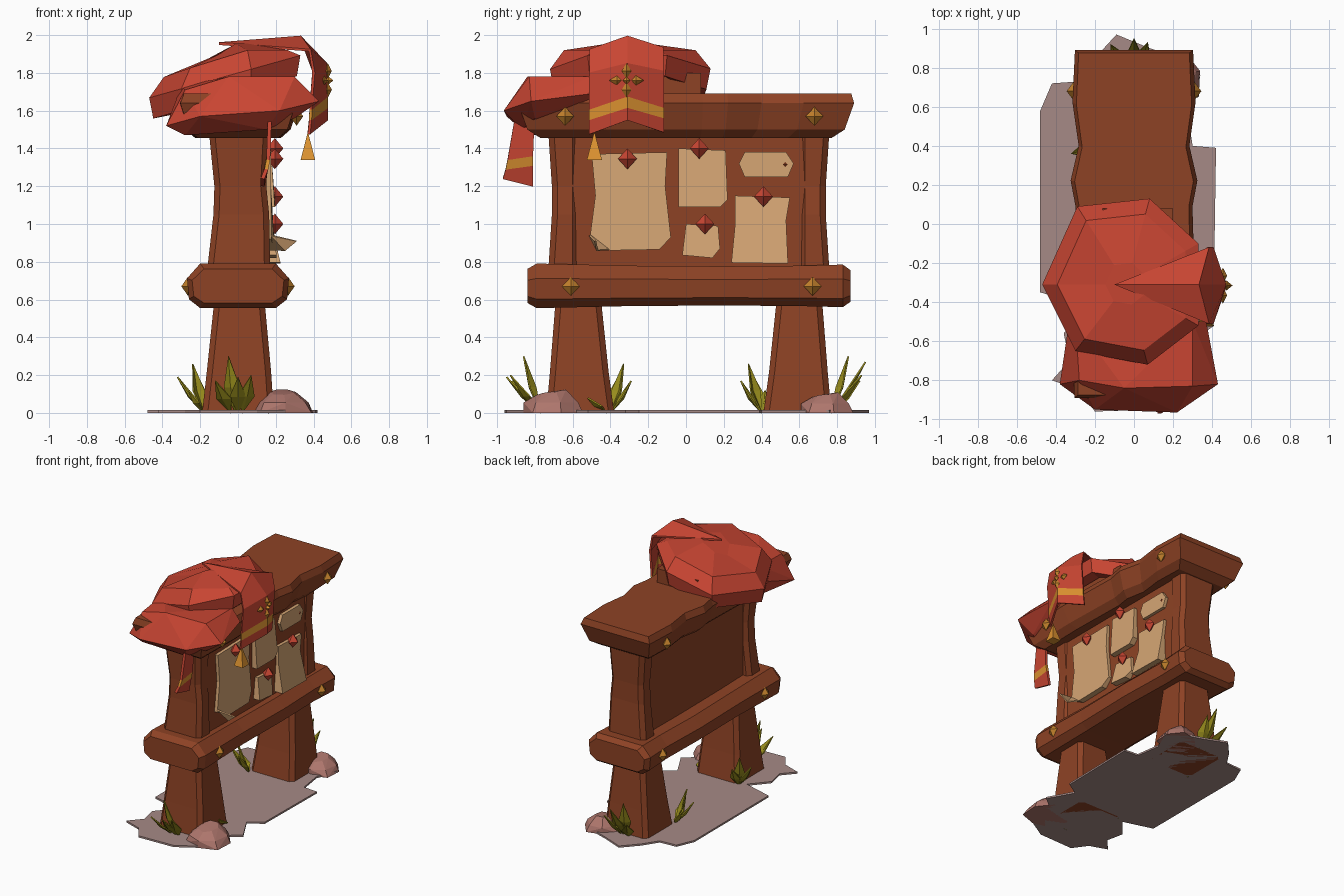
import bpy, bmesh, math
from mathutils import Vector


def material(name, rgb):
    m = bpy.data.materials.new(name)
    m.diffuse_color = (*rgb, 1)
    return m


WOOD = material("brown wood", (0.27, 0.055, 0.018))
RED = material("red cloth", (0.58, 0.06, 0.032))
GOLD = material("gold trim", (0.72, 0.29, 0.03))
BRASS = material("brass", (0.55, 0.22, 0.025))
PAPER = material("tan paper", (0.67, 0.38, 0.175))
GROUND = material("dusty pink ground", (0.38, 0.255, 0.24))
ROCK = material("pink rock", (0.42, 0.18, 0.15))
GRASS = material("olive grass", (0.32, 0.27, 0.012))


def mesh(name, verts, faces, *mats, thick=0):
    me = bpy.data.meshes.new(name)
    me.from_pydata([tuple(v) for v in verts], [], faces)
    bm = bmesh.new()
    bm.from_mesh(me)
    bmesh.ops.recalc_face_normals(bm, faces=bm.faces)
    bm.to_mesh(me)
    bm.free()
    for m in mats:
        me.materials.append(m)
    ob = bpy.data.objects.new(name, me)
    bpy.context.collection.objects.link(ob)
    if thick:
        s = ob.modifiers.new("thickness", "SOLIDIFY")
        s.thickness, s.offset = thick, 0
    return ob


def hull(name, pts, mat):
    ob = mesh(name, pts, [], mat)
    bm = bmesh.new()
    bm.from_mesh(ob.data)
    bmesh.ops.convex_hull(bm, input=bm.verts)
    bmesh.ops.recalc_face_normals(bm, faces=bm.faces)
    bm.to_mesh(ob.data)
    bm.free()
    return ob


def loft(name, rings, mat):
    n = len(rings[0])
    faces = [(r * n + i, r * n + (i + 1) % n, (r + 1) * n + (i + 1) % n, (r + 1) * n + i)
             for r in range(len(rings) - 1) for i in range(n)]
    faces += [tuple(range(n)), tuple(range((len(rings) - 1) * n, len(rings) * n))]
    return mesh(name, [v for r in rings for v in r], faces, mat)


def gem(name, c, r, mat):
    x, y, z = c
    pts = [(x + s * r[0] * (k == 0), y + s * r[1] * (k == 1), z + s * r[2] * (k == 2))
           for k in range(3) for s in (-1, 1)]
    return hull(name, pts, mat)


def box(name, x0, x1, y0, y1, z0, z1, mat):
    return hull(name, [(x, y, z) for x in (x0, x1) for y in (y0, y1) for z in (z0, z1)], mat)


# Posts: flared leg below, waisted upright above, chamfered corners
def post_ring(x0, x1, y0, y1, z, side, c=0.03):
    pts = [(x0 + c, y0), (x1 - c, y0), (x1, y0 + c), (x1, y1 - c),
           (x1 - c, y1), (x0 + c, y1), (x0, y1 - c), (x0, y0 + c)]
    return [(x, side * y + (0.03 if side > 0 else 0), z) for x, y in pts]


for side, label in ((-1, "front"), (1, "rear")):
    loft(label + "_leg", [post_ring(-0.19, 0.19, 0.38, 0.74, 0, side),
                          post_ring(-0.165, 0.175, 0.41, 0.72, 0.22, side),
                          post_ring(-0.125, 0.14, 0.45, 0.69, 0.6, side)], WOOD)
    loft(label + "_upright", [post_ring(-0.165, 0.17, 0.57, 0.73, 0.74, side),
                              post_ring(-0.13, 0.165, 0.57, 0.71, 1.05, side),
                              post_ring(-0.125, 0.15, 0.57, 0.71, 1.2, side),
                              post_ring(-0.155, 0.165, 0.57, 0.73, 1.5, side)], WOOD)

# Board panel
box("panel", -0.1, 0.15, -0.6, 0.63, 0.72, 1.5, WOOD)

# Lower beam: chamfered section run along y
section = [(-0.2, 0.56), (0.2, 0.56), (0.26, 0.605), (0.27, 0.71),
           (0.2, 0.785), (-0.2, 0.785), (-0.27, 0.71), (-0.26, 0.605)]
loft("lower_beam", [[(x * s, y, 0.67 + (z - 0.67) * t) for x, z in section]
                    for y, s, t in ((-0.84, 0.9, 0.8), (-0.79, 1, 1.05), (-0.3, 0.97, 0.95),
                                    (0.2, 1, 0.92), (0.6, 0.96, 0.95), (0.83, 1, 1), (0.87, 0.9, 0.75))], WOOD)

# Upper beam: stacked outlines, widest near the top, wavy sides
waves = ((-1, 0.97), (-0.5, 1.0), (0.1, 0.95), (0.25, 1.03), (0.45, 0.9), (0.7, 1.0), (1, 0.96))
loft("upper_beam", [[(w * k, y * L, z) for y, k in waves] + [(-w * k, y * L, z) for y, k in reversed(waves)]
                    for w, L, z in ((0.22, 0.77, 1.455), (0.27, 0.84, 1.5), (0.315, 0.89, 1.64), (0.295, 0.875, 1.69))], WOOD)
box("cap_block", -0.16, 0.2, -0.6, 0.08, 1.68, 1.8, WOOD)

# Studs on both faces of the beams
for s in (-1, 1):
    for y, z, x in ((-0.64, 1.57, 0.31), (0.68, 1.57, 0.31), (-0.61, 0.67, 0.265), (0.67, 0.67, 0.265)):
        gem("stud", (s * x, y, z), (0.035, 0.047, 0.05), BRASS)

# Cloth bundle over the front end of the beam
hull("cloth_roll", [(-0.38, -0.82, 1.52), (-0.2, -0.95, 1.57), (0.22, -0.965, 1.6), (0.43, -0.82, 1.65),
                    (0.37, -0.5, 1.69), (-0.34, -0.55, 1.6), (-0.28, -0.8, 1.71), (0.3, -0.83, 1.78),
                    (-0.05, -0.84, 1.78), (-0.3, -0.5, 1.73), (0.3, -0.5, 1.78), (-0.28, -0.8, 1.47),
                    (0.15, -0.87, 1.5), (0.3, -0.8, 1.56), (0.3, -0.55, 1.64), (-0.25, -0.5, 1.47)], RED)

# Tilted cloth dome
rim = [(-0.29, 0.09), (0.08, 0.13), (0.33, -0.1), (0.33, -0.52), (0.07, -0.72), (-0.3, -0.65), (-0.47, -0.31)]
cx, cy = -0.04, -0.31


def dome_ring(scale, lift, top=1.92):
    out = []
    for x, y in rim:
        u, v = cx + (x - cx) * scale, cy + (y - cy) * scale
        out.append((u, v, min(1.78 + 0.28 * x + lift, top)))
    return out


loft("cloth_dome", [dome_ring(0.6, -0.06), dome_ring(0.95, -0.09), dome_ring(1, 0.02),
                    dome_ring(0.82, 0.13), dome_ring(0.25, 0.2, 1.955)], RED)

# Folded banner hanging over the notice side, with a gold chevron band
rows = [((0.38, 1.92), (0.33, 1.99)), ((0.4, 1.8), (0.465, 1.85)), ((0.385, 1.605), (0.47, 1.675)),
        ((0.383, 1.55), (0.47, 1.615)), ((0.375, 1.475), (0.47, 1.55))]
verts = [(-0.1, -0.31, 1.955)]
for (ex, ez), (mx, mz) in rows:
    verts += [(ex, -0.51, ez), (mx, -0.31, mz), (ex, -0.12, ez + 0.01)]
faces = [(0, 1, 2), (0, 2, 3)]
for r in range(4):
    a = 1 + 3 * r
    faces += [(a, a + 3, a + 4, a + 1), (a + 1, a + 4, a + 5, a + 2)]
banner = mesh("banner", verts, faces, RED, GOLD, thick=0.015)
for i in (6, 7):
    banner.data.polygons[i].material_index = 1

# Four petal emblem
for s in (-1, 1):
    gem("petal", (0.475, -0.315, 1.76 + s * 0.05), (0.022, 0.026, 0.042), BRASS)
    gem("petal", (0.455, -0.315 + s * 0.05, 1.76), (0.022, 0.042, 0.026), BRASS)
gem("emblem_center", (0.48, -0.315, 1.76), (0.025, 0.02, 0.02), GOLD)

# Tassel
hull("tassel", [(0.37, -0.485, 1.49)] + [(0.37 + a * 0.038, -0.485 + b * 0.04, 1.34)
                                         for a in (-1, 1) for b in (-1, 1)], GOLD)

# Loose end strip with a gold band
strip = [(0.17, -0.9, -0.8, 1.6, 1.6), (0.16, -0.945, -0.81, 1.34, 1.3 + 0.06),
         (0.15, -0.955, -0.81, 1.29, 1.31), (0.13, -0.97, -0.81, 1.24, 1.2)]
verts = [p for x, y0, y1, z0, z1 in strip for p in ((x, y0, z0), (x, y1, z1))]
end = mesh("loose_strip", verts, [(2 * i, 2 * i + 1, 2 * i + 3, 2 * i + 2) for i in range(3)], RED, GOLD, thick=0.02)
end.data.polygons[1].material_index = 1

# Notices, bottoms curling outward
notices = {
    "large_notice": ([(-0.5, 1.37), (-0.1, 1.38), (-0.11, 1.2), (-0.08, 0.93), (-0.14, 0.865), (-0.4, 0.86), (-0.51, 0.92), (-0.48, 1.15)], 0.02),
    "top_notice": ([(-0.04, 1.4), (0.21, 1.39), (0.22, 1.13), (0.18, 1.09), (-0.04, 1.09)], 0.02),
    "tag": ([(0.28, 1.32), (0.31, 1.38), (0.53, 1.38), (0.57, 1.32), (0.54, 1.25), (0.31, 1.25)], 0),
    "small_notice": ([(0, 1.0), (0.17, 0.99), (0.18, 0.87), (0.14, 0.82), (-0.02, 0.835)], 0.03),
    "side_notice": ([(0.26, 1.15), (0.55, 1.14), (0.53, 1.02), (0.54, 0.79), (0.24, 0.795), (0.26, 1.0)], 0.05)}
for name, (pts, curl) in notices.items():
    low = min(z for y, z in pts) + 0.04
    back = [(0.148, y, z) for y, z in pts]
    front = [(0.175 + (curl if z < low else 0), y, z) for y, z in pts]
    loft(name, [back, front], PAPER)
mesh("notice_curl", [(0.175, -0.51, 0.94), (0.18, -0.4, 0.865), (0.25, -0.47, 0.86), (0.31, -0.48, 0.91)],
     [(0, 1, 2), (0, 2, 3)], PAPER, thick=0.01)
gem("tag_hole", (0.175, 0.525, 1.315), (0.006, 0.014, 0.014), WOOD)
for y, z in ((-0.31, 1.345), (0.07, 1.4), (0.41, 1.145), (0.1, 1.0)):
    gem("pin", (0.195, y, z), (0.045, 0.05, 0.055), RED)

# Ground patch
outline = [(-0.48, -0.35), (-0.48, 0.58), (-0.42, 0.72), (-0.28, 0.73), (-0.2, 0.85), (-0.09, 0.97), (0.08, 0.9),
           (0.2, 0.86), (0.34, 0.76), (0.27, 0.6), (0.3, 0.4), (0.42, 0.39), (0.41, -0.25), (0.3, -0.32),
           (0.41, -0.52), (0.33, -0.58), (0.38, -0.72), (0.25, -0.86), (0.1, -0.95), (-0.2, -0.96),
           (-0.28, -0.85), (-0.42, -0.8), (-0.33, -0.7), (-0.36, -0.56), (-0.24, -0.42)]
loft("ground_patch", [[(x, y, z) for x, y in outline] for z in (0, 0.014)], GROUND)

# Rocks
for x, y, s in ((0.24, -0.71, 1), (0.2, 0.74, 0.88)):
    pts = []
    for i in range(7):
        a = math.tau * i / 7 + 0.3
        k = 1 + 0.1 * math.sin(i * 2.3)
        pts += [(x + math.cos(a) * 0.165 * k * s, y + math.sin(a) * 0.165 * k * s, 0),
                (x + math.cos(a) * 0.14 * s, y + math.sin(a) * 0.15 * s, 0.055 * s),
                (x + math.cos(a) * 0.07 * s, y + math.sin(a) * 0.08 * s, (0.11 + 0.015 * math.sin(i)) * s)]
    hull("rock", pts, ROCK)


# Grass blades: creased leaf from root to tip
def blade(root, tip, w=0.035):
    r, t = Vector(root), Vector(tip)
    d = t - r
    side = Vector((-d.y, d.x, 0)).normalized() * w
    m = r + d * 0.45
    out = Vector((d.x, d.y, 0)).normalized() * 0.02
    mesh("grass_blade", [r, m + side, t, m - side, m + out], [(0, 1, 4), (1, 2, 4), (2, 3, 4), (3, 0, 4)], GRASS, thick=0.008)


for s in (-1, 1):
    for dx, dy, z in ((-0.05, 0.86, 0.3), (0.07, 0.93, 0.2), (-0.12, 0.92, 0.17), (0.0, 0.95, 0.27 if s > 0 else 0.19)):
        blade((dx * 0.3, s * 0.77, 0), (dx, s * dy, z), 0.045)
    for tx, ty, z in ((-0.32, 0.36, 0.19), (-0.24, 0.33, 0.26), (-0.2, 0.29, 0.17), (-0.26, 0.42, 0.12)):
        blade((-0.18, s * 0.4, 0), (tx, s * ty, z), 0.04)
blade((0.16, -0.42, 0), (0.2, -0.52, 0.08), 0.05)
